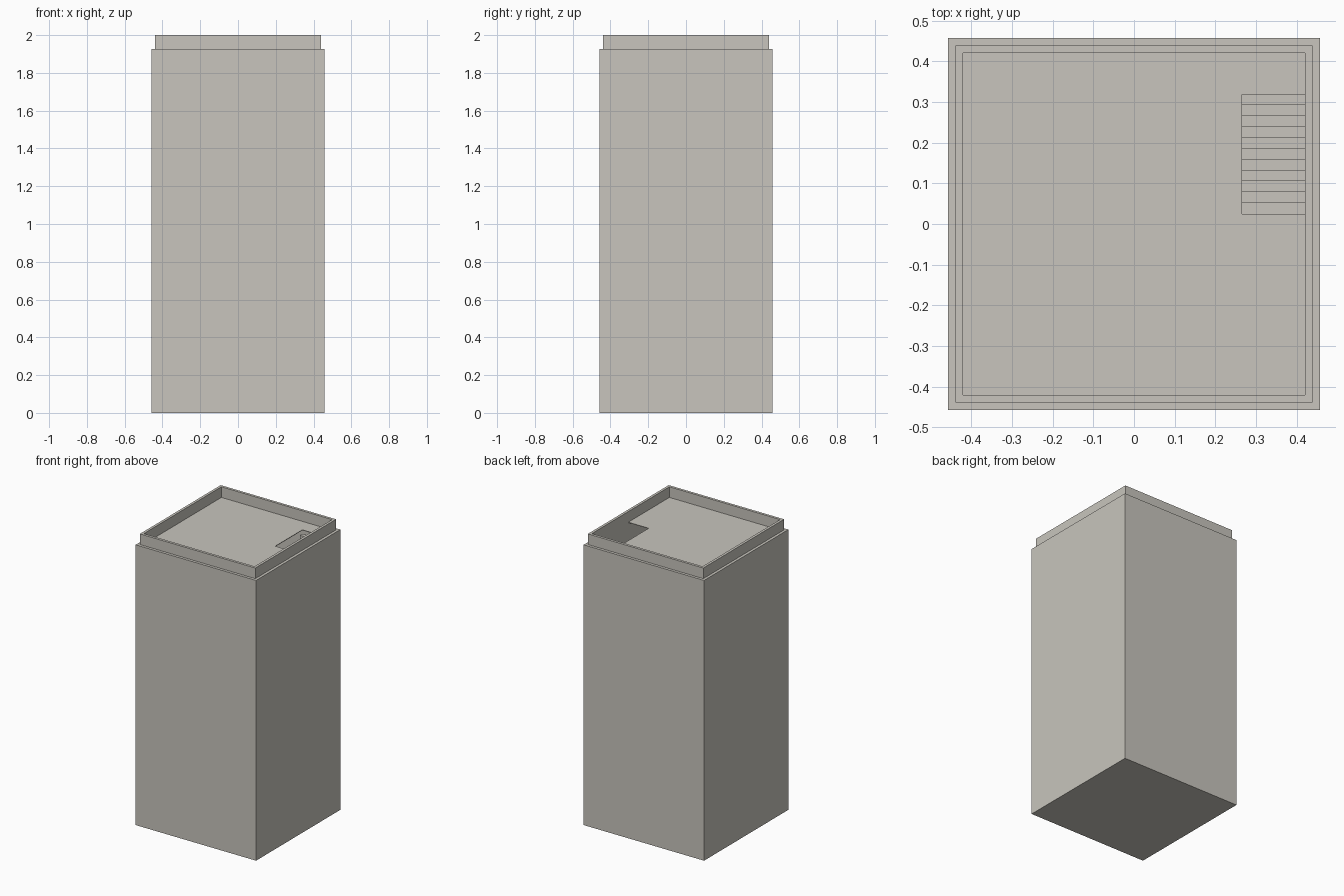
import bpy
import bmesh

if "Cube" in bpy.data.objects:
    bpy.data.objects.remove(bpy.data.objects["Cube"], do_unlink=True)

# One warm grey concrete for every part
concrete = bpy.data.materials.new("warm grey concrete")
concrete.use_nodes = True
COLOUR = (0.58, 0.56, 0.51, 1)
concrete.diffuse_color = COLOUR
concrete.node_tree.nodes["Principled BSDF"].inputs["Base Color"].default_value = COLOUR

OUTER, LEDGE, INNER = 0.458, 0.439, 0.421   # half widths
ROOF, TOP = 1.927, 2.0
STAIR_X, STAIR_Y0, STAIR_Y1 = 0.266, 0.025, 0.319
STEPS = 11
RISE = 0.027
SLAB = 0.004


def finish(name, bm):
    bmesh.ops.recalc_face_normals(bm, faces=bm.faces)
    mesh = bpy.data.meshes.new(name)
    bm.to_mesh(mesh)
    bm.free()
    mesh.materials.append(concrete)
    obj = bpy.data.objects.new(name, mesh)
    bpy.context.collection.objects.link(obj)
    return obj


def extruded(name, outline, offset):
    """Extrude a flat outline along an offset."""
    bm = bmesh.new()
    face = bm.faces.new([bm.verts.new(p) for p in outline])
    out = bmesh.ops.extrude_face_region(bm, geom=[face], use_keep_orig=True)
    moved = [g for g in out["geom"] if isinstance(g, bmesh.types.BMVert)]
    bmesh.ops.translate(bm, verts=moved, vec=offset)
    return finish(name, bm)


# Hollow tower walls with a ledge and a parapet, from stacked square rings
bm = bmesh.new()
rings = []
for half, z in ((OUTER, 0), (OUTER, ROOF), (LEDGE, ROOF),
                (LEDGE, TOP), (INNER, TOP), (INNER, 0.01)):
    rings.append([bm.verts.new((sx * half, sy * half, z))
                  for sx, sy in ((-1, -1), (1, -1), (1, 1), (-1, 1))])
for low, high in zip(rings, rings[1:]):
    for i in range(4):
        j = (i + 1) % 4
        bm.faces.new((low[i], low[j], high[j], high[i]))
bm.faces.new(rings[0])
bm.faces.new(rings[-1])
finish("tower_walls", bm)

# Roof slab, notched for the stairwell
roof_outline = [(-INNER, -INNER), (INNER, -INNER), (INNER, STAIR_Y0),
                (STAIR_X, STAIR_Y0), (STAIR_X, STAIR_Y1), (INNER, STAIR_Y1),
                (INNER, INNER), (-INNER, INNER)]
extruded("roof_slab", [(x, y, ROOF) for x, y in roof_outline], (0, 0, -SLAB))

# Upper storey floor beneath the stairs
floor_z = ROOF - (STEPS + 1) * RISE
corners = ((-INNER, -INNER), (INNER, -INNER), (INNER, INNER), (-INNER, INNER))
extruded("upper_floor", [(x, y, floor_z) for x, y in corners], (0, 0, -SLAB))

# Staircase climbing towards the back
going = (STAIR_Y1 - STAIR_Y0) / STEPS
steps = [(STAIR_X, STAIR_Y0, floor_z)]
for i in range(STEPS):
    z = floor_z + (i + 1) * RISE
    steps.append((STAIR_X, STAIR_Y0 + i * going, z))
    steps.append((STAIR_X, STAIR_Y0 + (i + 1) * going, z))
steps.append((STAIR_X, STAIR_Y1, ROOF - 2 * RISE - going))
steps.append((STAIR_X, STAIR_Y0 + going, floor_z))
extruded("staircase", steps, (INNER - STAIR_X, 0, 0))
